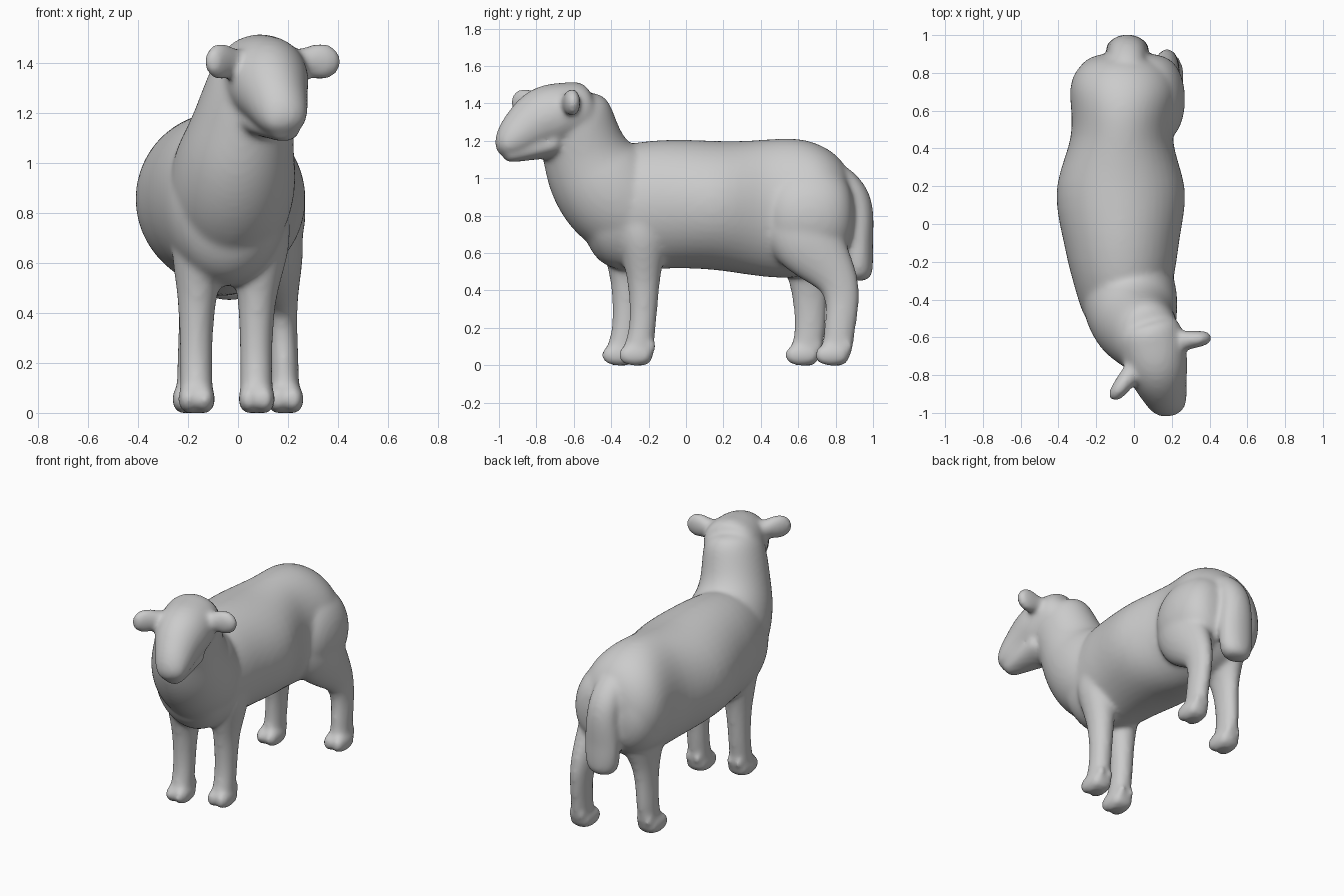
import bpy
import bmesh
from math import cos, pi, sin, sqrt, tau
from mathutils import Vector

if "Cube" in bpy.data.objects:
    bpy.data.objects.remove(bpy.data.objects["Cube"], do_unlink=True)

SIDES = RINGS = 44
ACROSS, UP = Vector((1, 0, 0)), Vector((0, 0, 1))
skin = bmesh.new()


def sample(keys, t):
    """Smooth value at t from one number, or from keys spread evenly along the part."""
    if not isinstance(keys, tuple):
        return keys
    last = len(keys) - 1
    index = min(int(t * last), last - 1)
    f = t * last - index
    before, start, end, after = (keys[min(max(index + step, 0), last)]
                                 for step in (-1, 0, 1, 2))
    return start + f / 2 * (end - before
                            + f * (2 * before - 5 * start + 4 * end - after)
                            + f * f * (3 * start - before - 3 * end + after))


def loft(x, y, z, width, depth, side_hint=ACROSS, bluntness=8):
    """Closed oval tube with domed ends; a bluntness of two makes an ellipsoid."""
    def centre(t):
        return Vector([sample(keys, min(max(t, 0), 1)) for keys in (x, y, z)])

    rings = []
    for ring in range(RINGS):
        t = (1 - cos(pi * (ring + 0.5) / RINGS)) / 2
        dome = sqrt(1 - abs(2 * t - 1) ** bluntness)
        tangent = (centre(t + 0.02) - centre(t - 0.02)).normalized()
        side = (side_hint - tangent * side_hint.dot(tangent)).normalized()
        front = tangent.cross(side) * sample(depth, t) * dome
        side = side * sample(width, t) * dome
        angles = [tau * k / SIDES for k in range(SIDES)]
        rings.append([skin.verts.new(centre(t) + side * cos(a) + front * sin(a))
                      for a in angles])
    for lower, upper in zip(rings, rings[1:]):
        for k in range(SIDES):
            skin.faces.new((lower[k - 1], lower[k], upper[k], upper[k - 1]))
    skin.faces.new(rings[0][::-1])
    skin.faces.new(rings[-1])


def ellipsoid(x, y, z, width, depth):
    loft(x, y, z, width, depth, bluntness=2)


def foot(x, y):
    """Cloven foot: two toes with a small dewclaw behind each."""
    for toe in (x - 0.032, x + 0.032):
        ellipsoid(toe, (y - 0.09, y + 0.09), 0.055, 0.042, 0.058)
        ellipsoid(toe, (y + 0.03, y + 0.11), 0.1, 0.025, 0.04)


def front_leg(x, y):
    foot(x, y)
    loft(x=(x, x, x + 0.03),
         y=(y, y + 0.04, y + 0.04, y + 0.02),
         z=(0, 0.85),
         width=(0.075, 0.065, 0.075, 0.115, 0.1),
         depth=(0.1, 0.073, 0.085, 0.13, 0.13))


def hind_leg(x, y):
    """The shank leans from the foot up to a hip line shared by both legs."""
    foot(x, y)
    loft(x=(x, x * 0.9, x / 2),
         y=(y, y + 0.04, y + 0.04, 0.65, 0.6),
         z=(0, 0.85),
         width=(0.065, 0.058, 0.068, 0.13, 0.14),
         depth=(0.09, 0.083, 0.105, 0.2, 0.23))


def ear(root, tip):
    """Flat leaf, widest past the middle."""
    loft(x=(root[0], tip[0]), y=(root[1], tip[1]), z=1.405,
         width=(0.04, 0.05, 0.075, 0.05), depth=(0.06, 0.05, 0.035),
         side_hint=UP, bluntness=5)


# Trunk, from rump to chest, with a pinched waist
loft(x=(-0.04, -0.07, -0.04),
     y=(0.9, -0.56),
     z=(0.85, 0.84, 0.86, 0.78),
     width=(0.25, 0.29, 0.27, 0.34, 0.3, 0.25, 0.23),
     depth=(0.27, 0.37, 0.345, 0.34, 0.3))

# Rounded haunches
for haunch in (0.07, -0.13):
    ellipsoid(haunch, (0.42, 0.9), 0.8, 0.2, 0.27)

# Neck, rising out of the shoulders
loft(x=(-0.05, 0, 0.09),
     y=(-0.2, -0.5, -0.62),
     z=(0.72, 1.05, 1.43),
     width=(0.22, 0.25, 0.2, 0.17),
     depth=(0.24, 0.28, 0.22, 0.2))

# Skull and muzzle, turned a little to the left
loft(x=(0.06, 0.12, 0.2),
     y=(-0.5, -1),
     z=(1.38, 1.32, 1.14),
     width=(0.15, 0.175, 0.165, 0.12, 0.085),
     depth=(0.14, 0.155, 0.17, 0.12, 0.06))

# Lower jaw
loft(x=(0.11, 0.2), y=(-0.7, -0.97), z=(1.19, 1.11),
     width=(0.14, 0.05), depth=(0.08, 0.03))

# Left and right ears
ear(root=(0.16, -0.63), tip=(0.41, -0.6))
ear(root=(0.04, -0.72), tip=(-0.12, -0.93))

# Legs, standing mid-step
front_leg(0.075, -0.27)
front_leg(-0.165, -0.36)
hind_leg(0.19, 0.78)
hind_leg(-0.19, 0.62)

# Hanging tail
loft(x=-0.035,
     y=(0.8, 0.91, 0.92, 0.92),
     z=(1.05, 0.45),
     width=(0.09, 0.1, 0.115, 0.1),
     depth=(0.06, 0.08, 0.08, 0.08))

# Fuse the parts into one smooth skin
bmesh.ops.recalc_face_normals(skin, faces=skin.faces)
mesh = bpy.data.meshes.new("sheep")
skin.to_mesh(mesh)
skin.free()
mesh.shade_smooth()
sheep = bpy.data.objects.new("sheep", mesh)
bpy.context.collection.objects.link(sheep)

fuse = sheep.modifiers.new("fuse", "REMESH")
fuse.mode = "VOXEL"
fuse.voxel_size = 0.014
fuse.use_smooth_shade = True
soften = sheep.modifiers.new("soften", "SMOOTH")
soften.factor = 0.5
soften.iterations = 14

# Plain grey clay
clay = bpy.data.materials.new("clay grey")
clay.use_nodes = True
grey = (0.6, 0.6, 0.6, 1)
clay.diffuse_color = grey
clay.node_tree.nodes["Principled BSDF"].inputs["Base Color"].default_value = grey
mesh.materials.append(clay)
